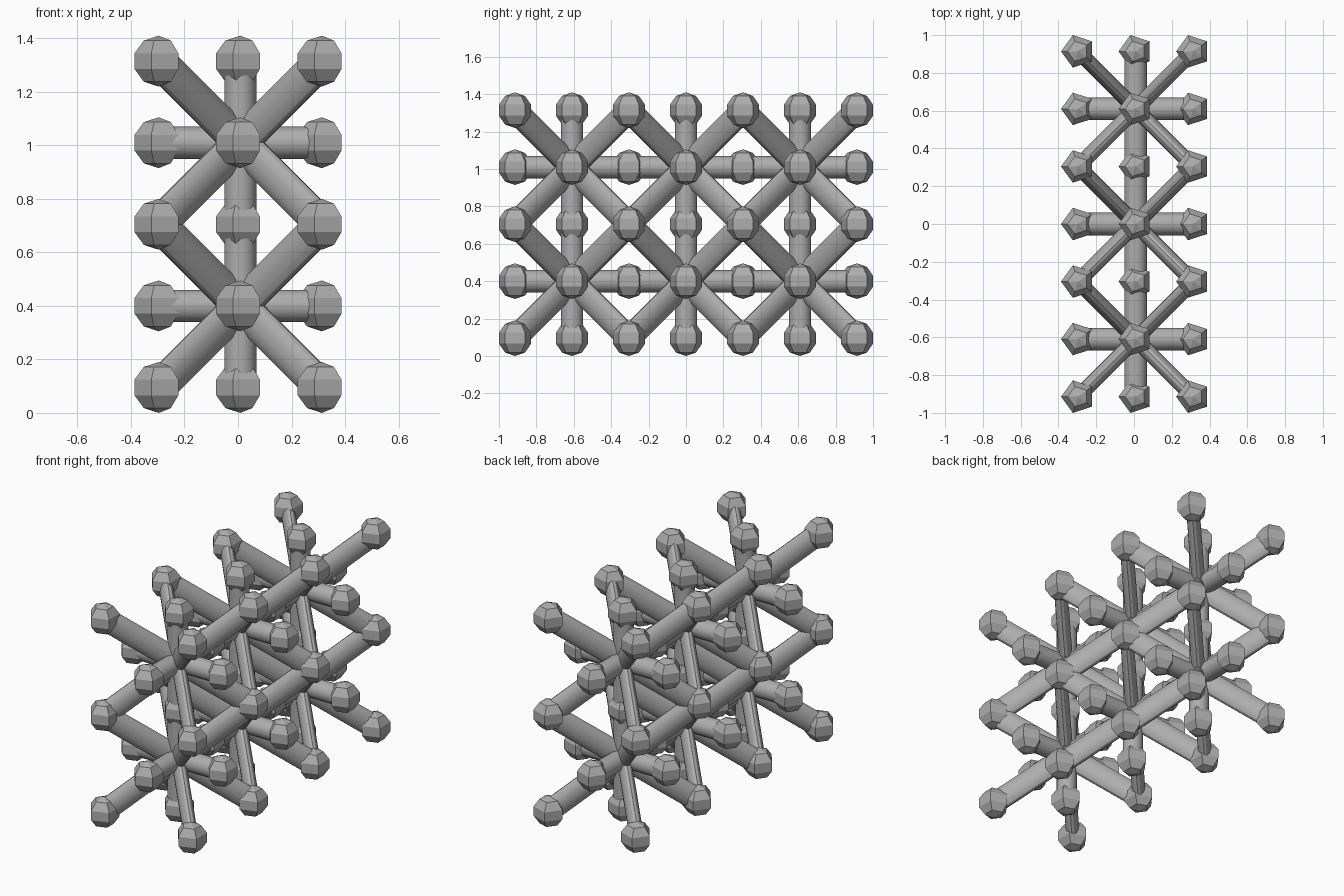
import bpy, bmesh, math
from itertools import product
from mathutils import Matrix, Vector

if "Cube" in bpy.data.objects:
    bpy.data.objects.remove(bpy.data.objects["Cube"])

CELL = 0.6094          # edge of one lattice cell
H = CELL / 2
BALL_R = 0.095
SHIFT = Vector((0.0087, 0, BALL_R))
ROD_R = 0.06           # straight struts
DIAG_A, DIAG_B = 0.04, 0.07   # oval section of diagonal struts

grey = bpy.data.materials.new("mid_grey")
grey.diffuse_color = (0.42, 0.42, 0.42, 1)
grey.use_nodes = True
grey.node_tree.nodes["Principled BSDF"].inputs["Base Color"].default_value = grey.diffuse_color


def finish(name, bm, smooth):
    bmesh.ops.recalc_face_normals(bm, faces=bm.faces)
    me = bpy.data.meshes.new(name)
    bm.to_mesh(me)
    bm.free()
    me.materials.append(grey)
    ob = bpy.data.objects.new(name, me)
    bpy.context.collection.objects.link(ob)
    if smooth:
        bpy.ops.object.select_all(action='DESELECT')
        ob.select_set(True)
        bpy.context.view_layer.objects.active = ob
        bpy.ops.object.shade_smooth_by_angle(angle=math.radians(30))
    return ob


def strut(bm, p, q, a, b):
    """Cylinder from p to q; a is the horizontal half width, b the upright one."""
    d = (q - p).normalized()
    side = d.cross(Vector((0, 0, 1)))
    side = side.normalized() if side.length > 1e-4 else Vector((1, 0, 0))
    up = side.cross(d)
    m = Matrix((side * a, up * b, d * (q - p).length)).transposed().to_4x4()
    m.translation = (p + q) / 2
    bmesh.ops.create_cone(bm, cap_ends=True, segments=16, radius1=1,
                          radius2=1, depth=1, matrix=m)


# Cell centres: one wide, three deep, two high
centres = [Vector((0, j * CELL, H + k * CELL)) + SHIFT
           for j in (-1, 0, 1) for k in (0, 1)]
corners = [Vector(s) * H for s in product((-1, 1), repeat=3)]
axes = [Vector(a) * H for a in ((1, 0, 0), (0, 1, 0), (0, 0, 1))]

# Struts through each cell
straight, diagonal = bmesh.new(), bmesh.new()
nodes = {}
for c in centres:
    for a in axes:
        strut(straight, c - a, c + a, ROD_R, ROD_R)
    for d in corners:
        if d.z > 0:
            strut(diagonal, c - d, c + d, DIAG_A, DIAG_B)
    # Shared joints are stored once
    for o in corners + axes + [-a for a in axes]:
        n = c + o
        nodes[tuple(round(v, 3) for v in n)] = n
finish("straight_struts", straight, True)
finish("diagonal_struts", diagonal, True)

# Five-sided balls at the cell corners and face centres
balls = bmesh.new()
for n in nodes.values():
    v = bmesh.ops.create_uvsphere(balls, u_segments=5, v_segments=5,
                                  radius=BALL_R)["verts"]
    # Turn one vertical edge towards -x
    far = max((p.co for p in v), key=lambda p: p.xy.length)
    turn = math.pi - math.atan2(far.y, far.x)
    bmesh.ops.transform(balls, verts=v, matrix=Matrix.Translation(n)
                        @ Matrix.Rotation(turn, 4, 'Z'))
finish("joint_balls", balls, False)
